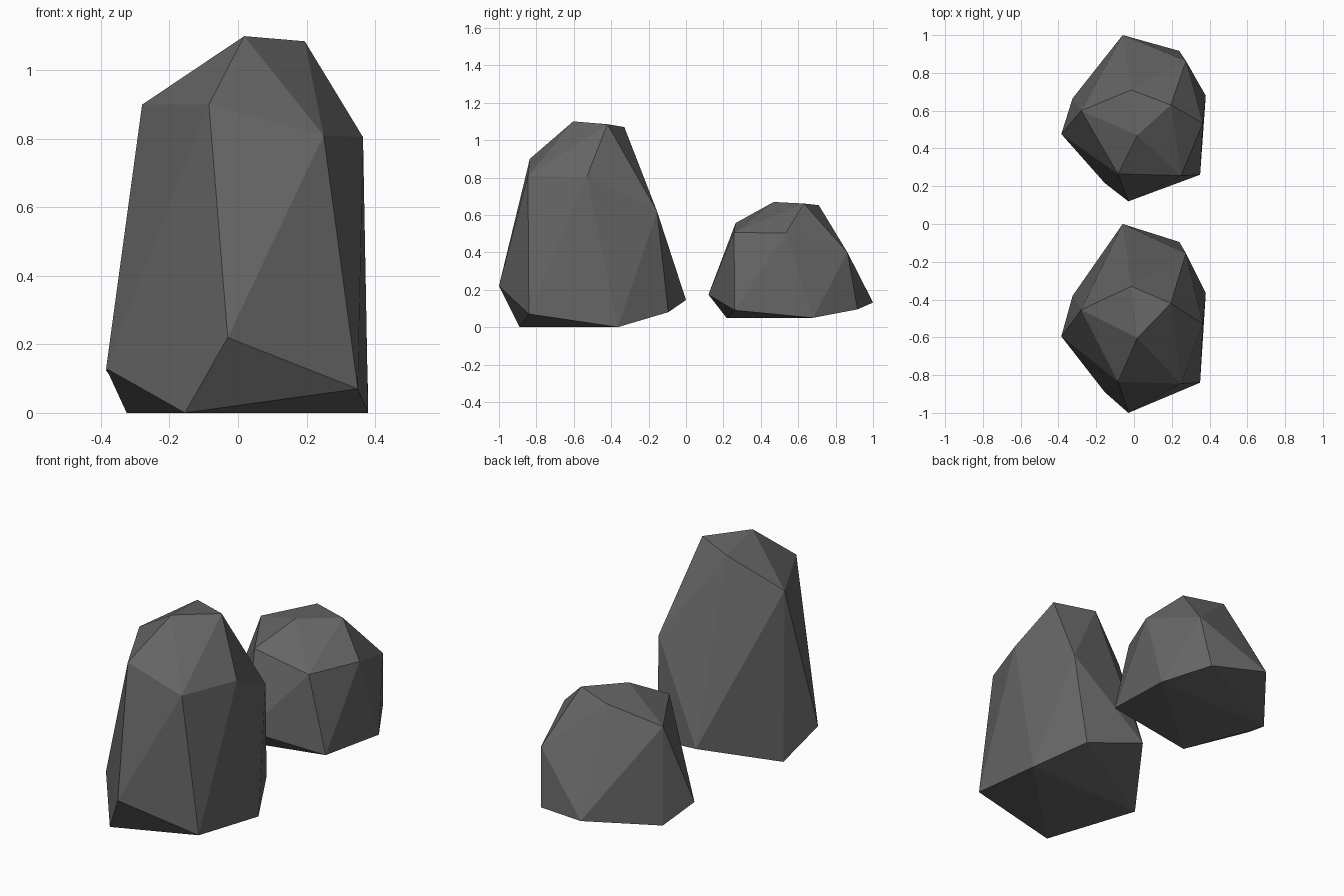
import bpy, bmesh

if "Cube" in bpy.data.objects:
    bpy.data.objects.remove(bpy.data.objects["Cube"])

# Corner points of the boulder: base, lower belt, upper belt, crown
CORNERS = [
    (0.38, -0.365, 0.0), (-0.325, -0.38, 0.0), (-0.155, -0.89, 0.0),
    (-0.06, 0.0, 0.145), (0.24, -0.095, 0.08), (0.35, -0.84, 0.07),
    (-0.03, -1.0, 0.22), (-0.385, -0.595, 0.13),
    (0.275, -0.155, 0.62), (0.365, -0.53, 0.805), (0.25, -0.845, 0.81),
    (-0.085, -0.835, 0.9), (-0.28, -0.455, 0.9),
    (-0.015, -0.33, 1.07), (0.195, -0.42, 1.085), (0.018, -0.603, 1.1),
]


def boulder(name, y_offset, z_offset, y_scale, z_scale):
    """Faceted stone: the hull of the scaled corner points."""
    bm = bmesh.new()
    for x, y, z in CORNERS:
        bm.verts.new((x, y * y_scale, z * z_scale))
    bmesh.ops.convex_hull(bm, input=bm.verts[:])
    bmesh.ops.recalc_face_normals(bm, faces=bm.faces[:])
    mesh = bpy.data.meshes.new(name)
    bm.to_mesh(mesh)
    bm.free()
    obj = bpy.data.objects.new(name, mesh)
    obj.location = (0, y_offset, z_offset)
    bpy.context.collection.objects.link(obj)

    # Dark stone colour
    obj.data.materials.append(stone)
    return obj


stone = bpy.data.materials.new("stone")
stone.diffuse_color = (0.13, 0.13, 0.13, 1)
stone.use_nodes = True
stone.node_tree.nodes["Principled BSDF"].inputs["Base Color"].default_value = stone.diffuse_color

# Tall rock in front, squat rock behind it
boulder("tall_rock", 0.0, 0.0, 1.0, 1.0)
boulder("short_rock", 1.0, 0.05, 0.88, 0.563)
